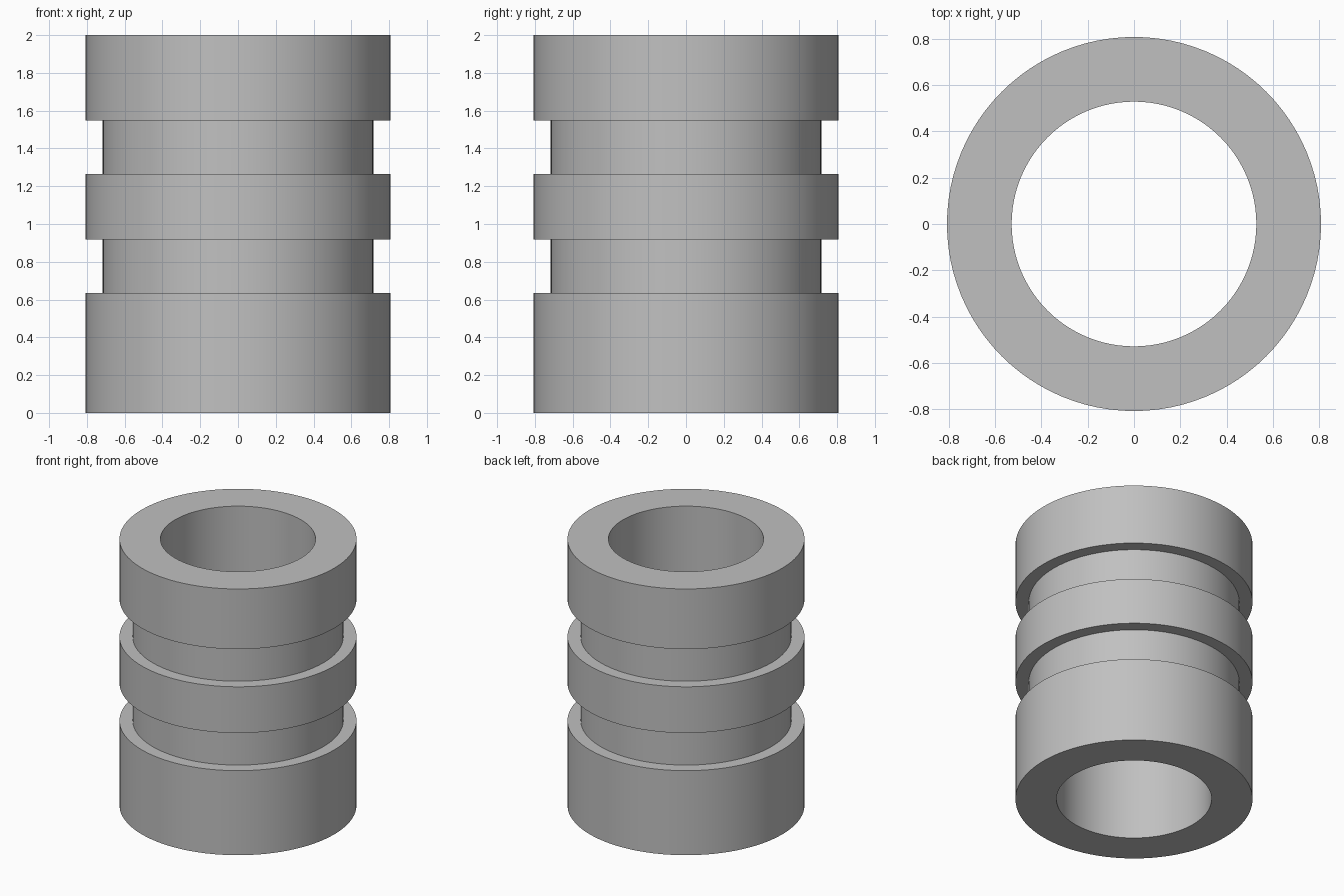
import bpy, bmesh, math

cube = bpy.data.objects.get("Cube")
if cube:
    bpy.data.objects.remove(cube, do_unlink=True)

SEGMENTS = 96
OUTER, GROOVE, BORE = 0.807, 0.717, 0.528

# Single plain grey
grey = bpy.data.materials.new("plain grey")
grey.use_nodes = True
colour = (0.53, 0.53, 0.53, 1)
grey.diffuse_color = colour
grey.node_tree.nodes["Principled BSDF"].inputs["Base Color"].default_value = colour

# Closed wall section: outer face with two square grooves, then the bore
profile = [(BORE, 0), (OUTER, 0)]
for low, high in [(0.635, 0.918), (1.265, 1.548)]:
    profile += [(OUTER, low), (GROOVE, low), (GROOVE, high), (OUTER, high)]
profile += [(OUTER, 2), (BORE, 2)]

# Revolve the section around z
bm = bmesh.new()
rings = []
for i in range(SEGMENTS):
    a = math.tau * i / SEGMENTS
    rings.append([bm.verts.new((r * math.cos(a), r * math.sin(a), z)) for r, z in profile])
for i, ring in enumerate(rings):
    following = rings[(i + 1) % SEGMENTS]
    for j in range(len(profile)):
        k = (j + 1) % len(profile)
        bm.faces.new((ring[j], following[j], following[k], ring[k]))
bmesh.ops.recalc_face_normals(bm, faces=bm.faces)

mesh = bpy.data.meshes.new("grooved_sleeve")
bm.to_mesh(mesh)
bm.free()
mesh.materials.append(grey)
sleeve = bpy.data.objects.new("grooved_sleeve", mesh)
bpy.context.collection.objects.link(sleeve)

# Smooth round walls, crisp steps
bpy.ops.object.select_all(action="DESELECT")
sleeve.select_set(True)
bpy.context.view_layer.objects.active = sleeve
bpy.ops.object.shade_smooth_by_angle(angle=math.radians(30))
